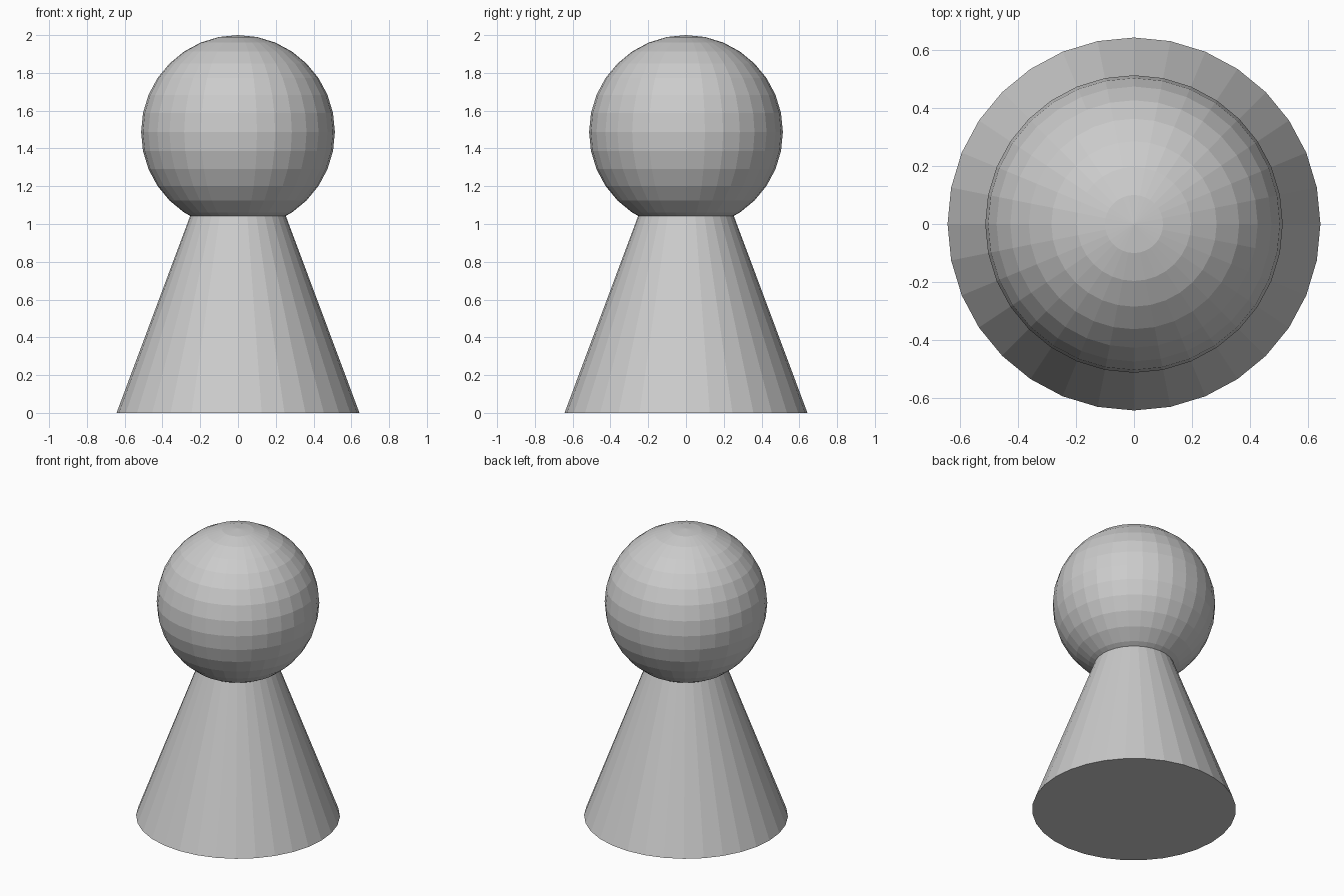
import bpy

if "Cube" in bpy.data.objects:
    bpy.data.objects.remove(bpy.data.objects["Cube"])

SIDES = 32

# Tapered body: a cone whose tip is buried inside the head
BASE_RADIUS, BODY_HEIGHT = 0.643, 1.72
bpy.ops.mesh.primitive_cone_add(vertices=SIDES, radius1=BASE_RADIUS, radius2=0,
                                depth=BODY_HEIGHT, location=(0, 0, BODY_HEIGHT / 2))
bpy.context.object.name = "body"

# Round head resting over the body, flat shaded
HEAD_RADIUS = 0.513
bpy.ops.mesh.primitive_uv_sphere_add(segments=SIDES, ring_count=16, radius=HEAD_RADIUS,
                                     location=(0, 0, 2 - HEAD_RADIUS))
bpy.context.object.name = "head"
